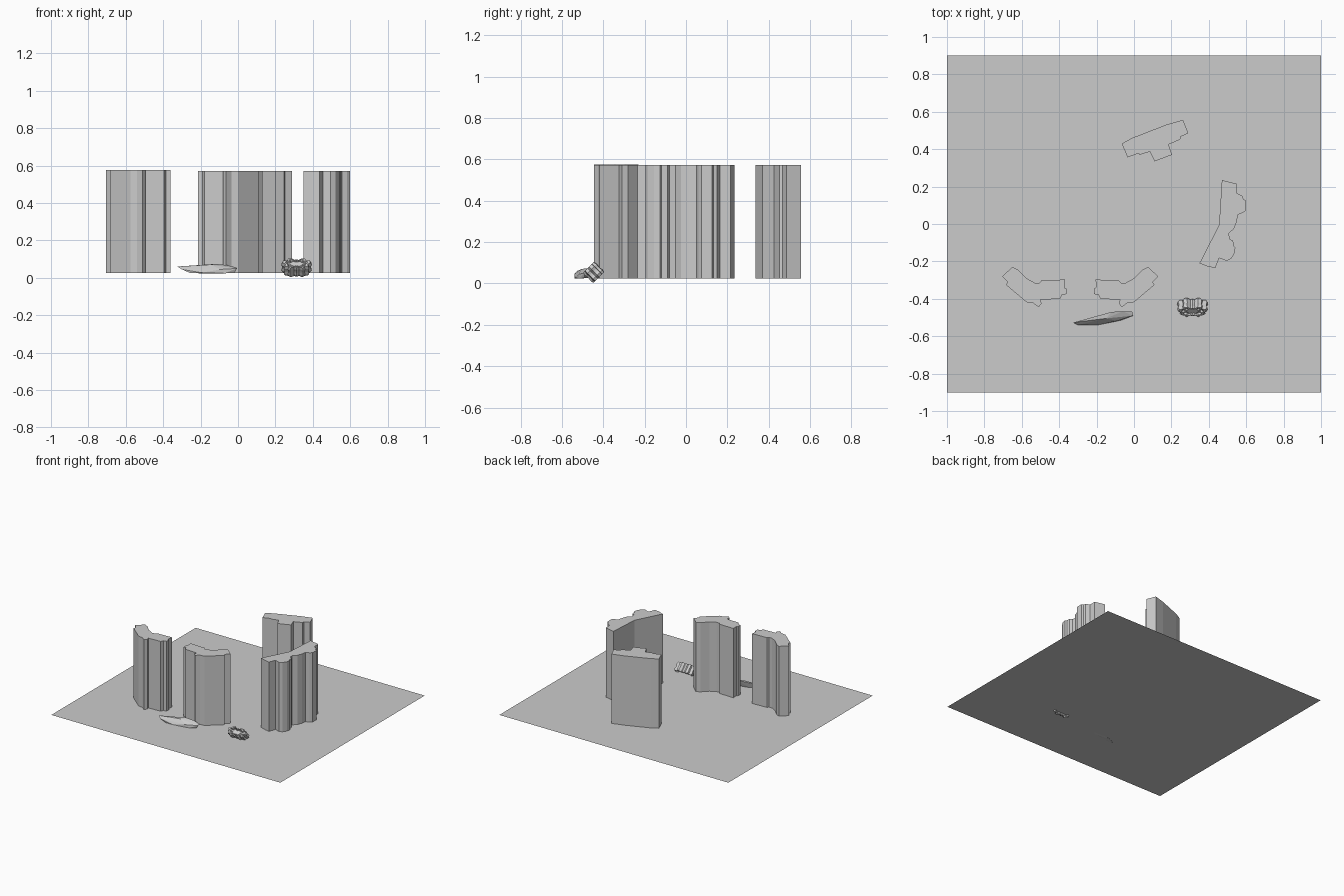
import bpy, bmesh
from math import sin, cos, pi, radians
from mathutils import Matrix, Vector

if "Cube" in bpy.data.objects:
    bpy.data.objects.remove(bpy.data.objects["Cube"])

GROUND_Z, TOP_Z = 0.025, 0.572


def finish(name, bm):
    bmesh.ops.recalc_face_normals(bm, faces=bm.faces)
    mesh = bpy.data.meshes.new(name)
    bm.to_mesh(mesh)
    bm.free()
    ob = bpy.data.objects.new(name, mesh)
    bpy.context.collection.objects.link(ob)
    return ob


def pillar(name, outline, top=TOP_Z):
    bm = bmesh.new()
    base = bm.faces.new([bm.verts.new((x, y, GROUND_Z)) for x, y in outline])
    ext = bmesh.ops.extrude_face_region(bm, geom=[base], use_keep_orig=True)
    for v in ext["geom"]:
        if isinstance(v, bmesh.types.BMVert):
            v.co.z = top
    return finish(name, bm)


# Ground sheet
bm = bmesh.new()
bm.faces.new([bm.verts.new((x, y, GROUND_Z))
              for x, y in ((-1, -.9), (1, -.9), (1, .9), (-1, .9))])
bm.faces.ensure_lookup_table()
finish("ground_sheet", bm)

# Mirrored pair of bent pillars
bent = [(-.65, -.23), (-.62, -.245), (-.575, -.29), (-.53, -.315), (-.505, -.315),
        (-.495, -.302), (-.37, -.297), (-.372, -.34), (-.362, -.345), (-.362, -.375),
        (-.385, -.378), (-.395, -.4), (-.50, -.405), (-.494, -.425), (-.51, -.445),
        (-.54, -.422), (-.575, -.418), (-.685, -.325), (-.675, -.31), (-.705, -.28)]
pillar("bent_pillar_left", bent, 0.576)
pillar("bent_pillar_centre", [(-.575 - x, y) for x, y in bent])

# Scalloped pillar on the right
pillar("scalloped_pillar", [
    (.47, .235), (.55, .215), (.55, .165), (.58, .15), (.585, .132), (.6, .125),
    (.6, .075), (.583, .06), (.555, .05), (.55, .015), (.535, -.025), (.507, -.05),
    (.512, -.08), (.53, -.09), (.533, -.118), (.542, -.125), (.538, -.155),
    (.52, -.185), (.495, -.197), (.455, -.182), (.435, -.235), (.395, -.228),
    (.35, -.21), (.455, -.005)])

# Tabbed pillar at the back
pillar("tabbed_pillar", [
    (-.065, .43), (-.01, .46), (.08, .495), (.17, .53), (.262, .557), (.29, .485),
    (.25, .467), (.247, .452), (.185, .425), (.203, .37), (.11, .335), (.085, .387),
    (.03, .37), (.025, .378), (-.035, .356)])

# Lobed rock: notched outline with stepped, recessed faces, tipped 45 degrees
half = [(0, .032), (.012, .027), (.03, .04), (.05, .037), (.054, .024), (.078, .022),
        (.082, .002), (.066, -.008), (.068, -.026), (.046, -.03), (.036, -.041),
        (.014, -.03), (0, -.036)]
outline = half + [(-x, y) for x, y in reversed(half[1:-1])]
layers = [(.75, -.024), (.9, -.034), (1, -.02), (.94, -.006), (.94, .006),
          (1, .02), (.9, .036), (.72, .036), (.6, .022), (.45, .03)]
bm = bmesh.new()
rings = [[bm.verts.new((x * s, y * s, z)) for x, y in outline] for s, z in layers]
n = len(outline)
for a, b in zip(rings, rings[1:]):
    for i in range(n):
        bm.faces.new((a[i], a[(i + 1) % n], b[(i + 1) % n], b[i]))
bm.faces.new(rings[0][::-1])
bm.faces.new(rings[-1])
bm.transform(Matrix.Translation((.313, -.445, .053)) @ Matrix.Rotation(radians(45), 4, 'X'))
finish("lobed_rock", bm)

# Flat faceted shard
bm = bmesh.new()
for p in [(-.325, -.527, .06), (-.3, -.54, .045), (-.255, -.538, .025),
          (-.195, -.54, .027), (-.21, -.495, .066), (-.12, -.47, .074),
          (-.06, -.467, .068), (-.01, -.468, .055), (-.005, -.49, .05),
          (-.07, -.515, .024), (-.02, -.49, .026), (-.15, -.505, .07),
          (-.09, -.518, .045), (-.2, -.505, .024), (-.06, -.475, .027)]:
    bm.verts.new(p)
bmesh.ops.convex_hull(bm, input=bm.verts)
bmesh.ops.delete(bm, geom=[v for v in bm.verts if not v.link_faces], context='VERTS')
finish("flat_shard", bm)
